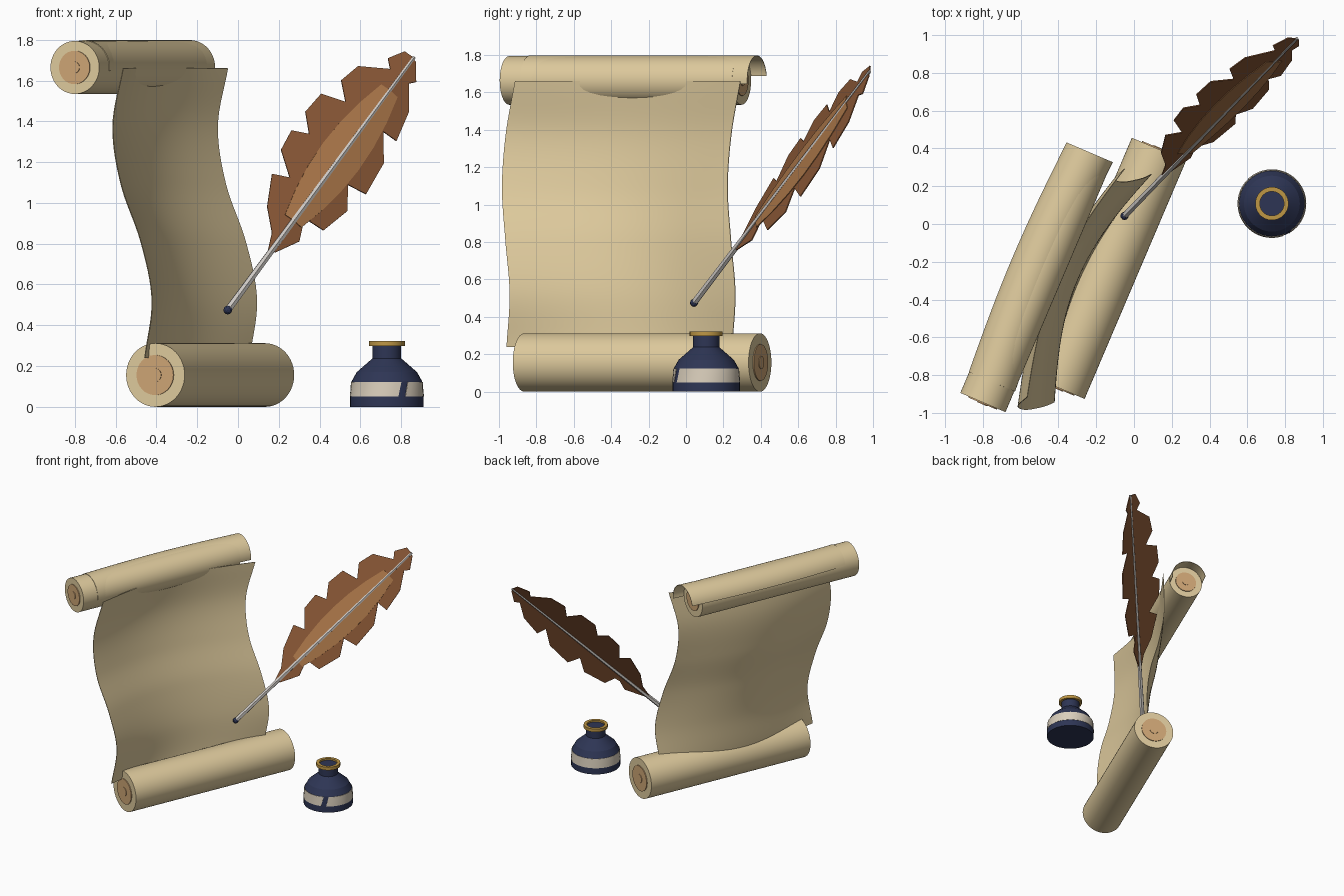
import bpy, bmesh, math
from mathutils import Vector, Matrix

cube = bpy.data.objects.get("Cube")
if cube:
    bpy.data.objects.remove(cube, do_unlink=True)


def material(name, rgb):
    m = bpy.data.materials.new(name)
    m.use_nodes = True
    m.diffuse_color = (*rgb, 1)
    m.node_tree.nodes["Principled BSDF"].inputs["Base Color"].default_value = (*rgb, 1)
    return m


parchment = material("parchment", (0.73, 0.59, 0.335))
core_tan = material("roll core tan", (0.62, 0.38, 0.18))
dark_brown = material("feather brown", (0.25, 0.095, 0.036))
light_brown = material("feather light brown", (0.4, 0.18, 0.065))
shaft_grey = material("shaft pale grey", (0.62, 0.59, 0.56))
navy = material("ink navy", (0.027, 0.036, 0.09))
gold = material("gold", (0.52, 0.31, 0.06))
cream = material("label cream", (0.7, 0.62, 0.5))


def finish(name, bm, mat, smooth=True):
    bmesh.ops.recalc_face_normals(bm, faces=bm.faces)
    mesh = bpy.data.meshes.new(name)
    bm.to_mesh(mesh)
    bm.free()
    mesh.materials.append(mat)
    ob = bpy.data.objects.new(name, mesh)
    bpy.context.collection.objects.link(ob)
    if smooth:
        bpy.ops.object.select_all(action='DESELECT')
        ob.select_set(True)
        bpy.context.view_layer.objects.active = ob
        bpy.ops.object.shade_smooth_by_angle(angle=math.radians(16))
    return ob


def rod(name, start, end, r1, r2, mat, segments=40):
    """Capped cylinder or cone between two points."""
    start, end = Vector(start), Vector(end)
    axis = end - start
    bm = bmesh.new()
    bmesh.ops.create_cone(bm, cap_ends=True, segments=segments, radius1=r1, radius2=r2,
                          depth=axis.length)
    rot = axis.to_track_quat('Z', 'Y').to_matrix().to_4x4()
    bm.transform(Matrix.Translation((start + end) / 2) @ rot)
    return finish(name, bm, mat)


def grid(name, rows, cols, point, mat, thickness):
    """Thin sheet from a function of two 0..1 parameters."""
    bm = bmesh.new()
    vs = [[bm.verts.new(point(i / rows, j / cols)) for j in range(cols + 1)]
          for i in range(rows + 1)]
    for i in range(rows):
        for j in range(cols):
            bm.faces.new((vs[i][j], vs[i + 1][j], vs[i + 1][j + 1], vs[i][j + 1]))
    bm.normal_update()
    bmesh.ops.solidify(bm, geom=bm.faces[:], thickness=thickness)
    return finish(name, bm, mat)


def lathe(name, profile, centre, mat, segments=40):
    bm = bmesh.new()
    vs = [bm.verts.new((r, 0, z)) for r, z in profile]
    edges = [bm.edges.new(p) for p in zip(vs, vs[1:])]
    bmesh.ops.spin(bm, geom=vs + edges, axis=(0, 0, 1), cent=(0, 0, 0),
                   angle=math.tau, steps=segments)
    bmesh.ops.remove_doubles(bm, verts=bm.verts, dist=0.0001)
    bm.transform(Matrix.Translation(centre))
    return finish(name, bm, mat)


# Scroll directions: along the rolls, and out of the written side
along = Vector((0.392, 0.92, 0)).normalized()
out = Vector((along.y, -along.x, 0))
up = Vector((0, 0, 1))


# Rolls with layered end discs
def roll(name, start, length, radius):
    start = Vector(start)
    end = start + along * length
    rod(name, start, end, radius, radius, parchment, 48)
    for label, p, way in (("front", start, -along), ("back", end, along)):
        for part, size, lift in (("core", 0.63, 0.006), ("centre", 0.22, 0.01)):
            rod(f"{name}_{label}_{part}", p - way * 0.01, p + way * lift,
                radius * size, radius * size, core_tan, 32)


top_start = Vector((-0.80, -0.945, 1.664))
roll("top_roll", top_start, 1.35, 0.13)
roll("bottom_roll", (-0.405, -0.865, 0.156), 1.37, 0.156)


# Loose outer layer, slightly bowed, reaching past the back of the top roll
def layer_point(u, v):
    a = math.radians(-8 + 178 * u)
    return (top_start + along * (0.12 + 1.32 * v) - out * (0.025 * math.sin(math.pi * v))
            + (out * math.cos(a) + up * math.sin(a)) * 0.131)


grid("top_roll_loose_layer", 28, 16, layer_point, parchment, 0.003)

# Hanging sheet: wavy edge from top to bottom, bowed backwards in the middle
edge = [Vector(p) for p in ((-0.562, -0.915, 1.66), (-0.612, -0.964, 1.376),
                            (-0.572, -0.984, 1.092), (-0.474, -0.966, 0.808),
                            (-0.42, -0.943, 0.524), (-0.456, -0.96, 0.24))]


def edge_point(t):
    s = t * (len(edge) - 1)
    i = min(int(s), len(edge) - 2)
    f = s - i
    p = [edge[max(0, min(len(edge) - 1, i + k))] for k in (-1, 0, 1, 2)]
    if i == 0:
        p[0] = 2 * p[1] - p[2]
    if i == len(edge) - 2:
        p[3] = 2 * p[2] - p[1]
    return (p[1] + (p[2] - p[0]) * (f / 2)
            + (2 * p[0] - 5 * p[1] + 4 * p[2] - p[3]) * (f * f / 2)
            + (3 * p[1] - p[0] - 3 * p[2] + p[3]) * (f ** 3 / 2))


def sheet_point(u, v):
    bow = 0.105 + 0.045 * math.sin(math.pi * u * u)
    return edge_point(u) + along * (1.31 * v) - out * (bow * math.sin(math.pi * v))


grid("parchment_sheet", 40, 32, sheet_point, parchment, 0.004)

# Feather directions: along the shaft, across the vane, and its face
nib_point = Vector((-0.05, 0.043, 0.475))
tip_point = Vector((0.863, 0.983, 1.713))
shaft = (tip_point - nib_point).normalized()
face = Vector((0.334, -0.866, 0.37))
face = (face - shaft * face.dot(shaft)).normalized()
across = shaft.cross(face)


def vane(name, sides, low, high, mat):
    """Two flat halves, each swept back a little from the shaft."""
    bm = bmesh.new()
    for side in sides:
        outline = side + [(side[-1][0], 0), (side[0][0], 0)]
        f = bm.faces.new([bm.verts.new(nib_point + shaft * u + across * v
                                       + face * (low - 0.13 * abs(v))) for u, v in outline])
        ext = bmesh.ops.extrude_face_region(bm, geom=[f], use_keep_orig=True)
        moved = [g for g in ext["geom"] if isinstance(g, bmesh.types.BMVert)]
        bmesh.ops.translate(bm, verts=moved, vec=face * (high - low))
    bmesh.ops.triangulate(bm, faces=[g for g in bm.faces if len(g.verts) > 4])
    return finish(name, bm, mat, smooth=False)


# Jagged vane with notches on both sides
right_side = [(0.43, 0.02), (0.57, 0.083), (0.69, 0.035), (0.71, 0.147), (0.885, 0.185),
              (1.0, 0.11), (1.03, 0.21), (1.23, 0.19), (1.365, 0.095), (1.375, 0.175),
              (1.545, 0.14), (1.67, 0.055), (1.705, 0.08), (1.79, 0.02)]
left_side = [(0.4, -0.01), (0.51, -0.05), (0.62, -0.145), (0.79, -0.22), (0.83, -0.14),
             (0.935, -0.255), (1.06, -0.27), (1.1, -0.19), (1.195, -0.27), (1.33, -0.26),
             (1.37, -0.14), (1.46, -0.22), (1.58, -0.195), (1.67, -0.06), (1.715, -0.1),
             (1.8, -0.055)]
vane("feather_vane", [right_side, left_side], -0.003, 0.003, dark_brown)

# Paler leaf-shaped middle on the front of the vane
half = [(0.48 + 1.24 * k / 8, 0.11 * math.sin(math.pi * k / 8) ** 0.8) for k in range(1, 8)]
vane("feather_middle", [half, [(u, -v) for u, v in half]], 0.002, 0.007, light_brown)

rod("feather_shaft", nib_point, tip_point, 0.019, 0.009, shaft_grey, 6)
bm = bmesh.new()
bmesh.ops.create_icosphere(bm, subdivisions=2, radius=0.022,
                           matrix=Matrix.Translation(nib_point))
finish("ink_tip", bm, navy)

# Ink bottle
bottle = Vector((0.73, 0.108, 0))
lathe("ink_bottle", [(0, 0), (0.18, 0), (0.18, 0.05), (0.173, 0.125), (0.148, 0.17),
                     (0.07, 0.238), (0.07, 0.31), (0, 0.31)], bottle, navy)
lathe("bottle_rim", [(0.064, 0.298), (0.088, 0.298), (0.088, 0.323), (0.064, 0.323),
                     (0.064, 0.298)], bottle, gold)


# Label wrapped round the bottle with a slanted gap
def label_point(u, v):
    a = math.radians(-60 + 6 * v + 348 * u)
    r = 0.182 - 0.006 * v
    return bottle + Vector((r * math.cos(a), r * math.sin(a), 0.05 + 0.073 * v))


grid("bottle_label", 40, 1, label_point, cream, 0.003)
